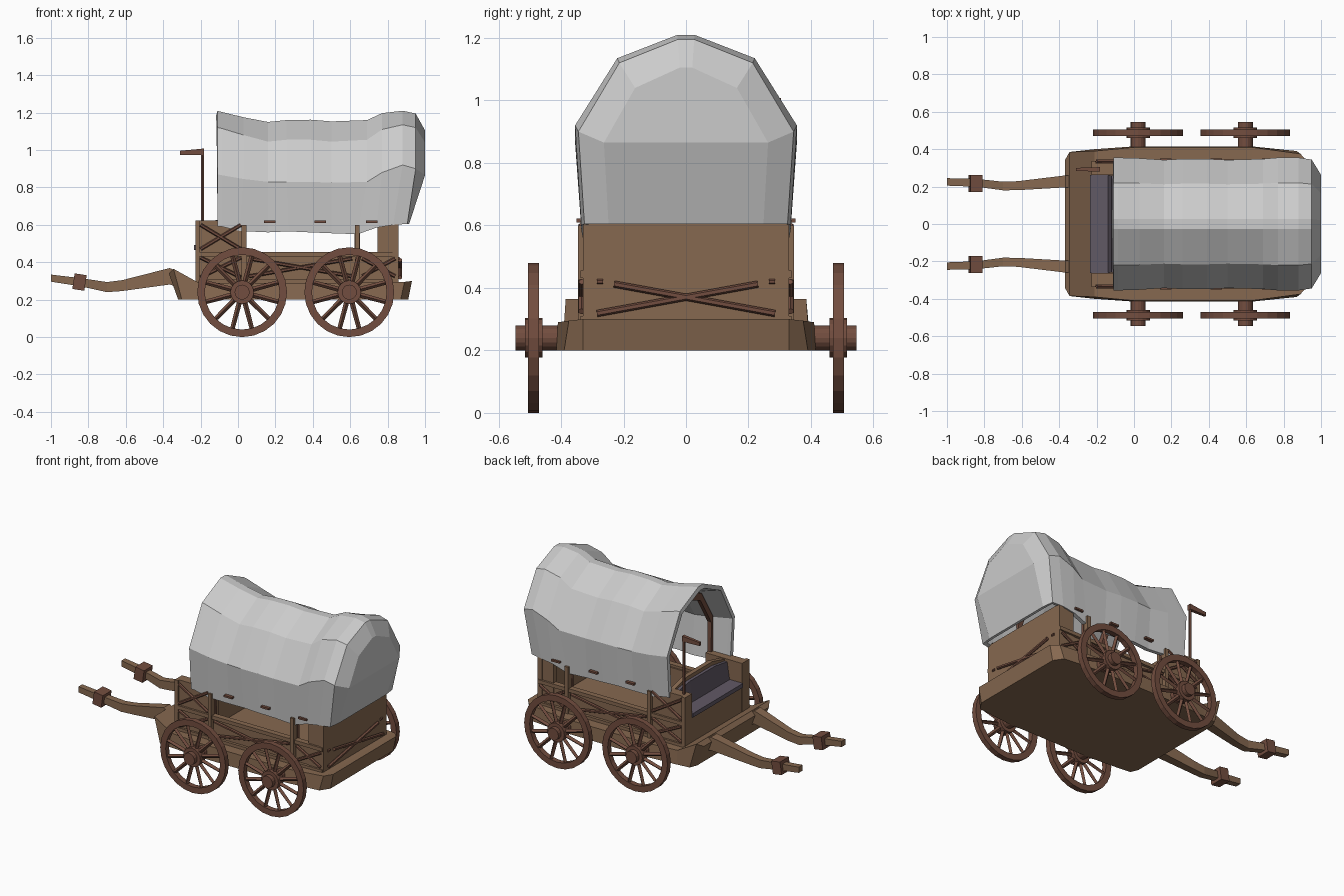
import bpy, bmesh
from math import pi, sin, cos
from mathutils import Vector, Matrix

if "Cube" in bpy.data.objects:
    bpy.data.objects.remove(bpy.data.objects["Cube"])


def material(name, rgb):
    m = bpy.data.materials.new(name)
    m.diffuse_color = (*rgb, 1)
    m.use_nodes = True
    m.node_tree.nodes["Principled BSDF"].inputs["Base Color"].default_value = m.diffuse_color
    return m


WOOD = material("light_wood", (0.24, 0.14, 0.08))
DARK = material("red_wood", (0.17, 0.075, 0.05))
CLOTH = material("seat_cloth", (0.12, 0.10, 0.13))


def finish(name, bm, mat=None, mirror=False, fix=True):
    if fix:
        bmesh.ops.recalc_face_normals(bm, faces=bm.faces[:])
    me = bpy.data.meshes.new(name)
    bm.to_mesh(me)
    bm.free()
    ob = bpy.data.objects.new(name, me)
    bpy.context.collection.objects.link(ob)
    if mat:
        me.materials.append(mat)
    if mirror:
        mod = ob.modifiers.new("mirror", "MIRROR")
        mod.use_axis = (False, True, False)
    return ob


def add_box(bm, x0, x1, y0, y1, z0, z1, tilt=0):
    m = Matrix.Translation(((x0 + x1) / 2, (y0 + y1) / 2, (z0 + z1) / 2)) @ Matrix.Rotation(tilt, 4, 'Y')
    m = m @ Matrix.Diagonal((x1 - x0, y1 - y0, z1 - z0, 1))
    bmesh.ops.create_cube(bm, size=1, matrix=m)


def boxes(name, mat, dims, mirror=False):
    bm = bmesh.new()
    for d in dims:
        add_box(bm, *d)
    return finish(name, bm, mat, mirror)


def add_rod(bm, p, q, r, n=6, r2=None):
    p, q = Vector(p), Vector(q)
    rot = (q - p).to_track_quat('Z', 'Y').to_matrix().to_4x4()
    bmesh.ops.create_cone(bm, cap_ends=True, segments=n, radius1=r, radius2=r2 or r,
                          depth=(q - p).length, matrix=Matrix.Translation((p + q) / 2) @ rot)


def loft(name, rings, mat, mirror=False, closed=False):
    bm = bmesh.new()
    vs = [[bm.verts.new(p) for p in r] for r in rings]
    n, k = len(vs[0]), len(vs)
    for a in range(k if closed else k - 1):
        A, B = vs[a], vs[(a + 1) % k]
        for i in range(n):
            bm.faces.new((A[i], A[(i + 1) % n], B[(i + 1) % n], B[i]))
    if not closed:
        bm.faces.new(vs[0])
        bm.faces.new(vs[-1])
    return finish(name, bm, mat, mirror)


# Wagon bed with raised foot board: x, z, half width at top; x, half width at bottom
bed = [(-.37, .34, .34, -.32, .34), (-.345, .365, .385, -.30, .39), (-.21, .29, .39, -.21, .40),
       (0, .29, .41, 0, .415), (.63, .29, .41, .63, .415), (.89, .295, .375, .87, .39),
       (.93, .30, .33, .91, .33)]
loft("wagon_bed", [[(x, -y, z), (x, y, z), (xb, yb, .2), (xb, -yb, .2)] for x, z, y, xb, yb in bed], WOOD)

# Body walls
boxes("side_wall", WOOD, [(-.22, .85, .29, .32, .28, .44)], True)
boxes("side_rail", WOOD, [(-.225, .855, .30, .338, .432, .456), (-.225, .855, .30, .338, .285, .31)], True)
boxes("seat_side", WOOD, [(-.228, .04, .262, .325, .29, .622)], True)
boxes("rear_side", WOOD, [(.745, .85, .295, .325, .29, .62)], True)
boxes("tailgate", WOOD, [(.825, .858, -.33, .33, .285, .61)])
boxes("post", WOOD, [(.02, .045, .31, .345, .29, .60), (.625, .65, .31, .345, .29, .60),
                     (-.228, -.205, .31, .338, .29, .622)], True)

# Seat
boxes("seat_base", WOOD, [(-.225, -.06, -.27, .27, .28, .475)])
boxes("seat_cushion", CLOTH, [(-.235, -.13, -.262, .262, .465, .492)])
loft("seat_back_cushion", [[(-.14, y, .48), (-.12, y, z), (-.095, y, z), (-.095, y, .48)]
                           for y, z in ((-.26, .605), (-.13, .625), (.13, .625), (.26, .605))], CLOTH)
loft("seat_back_frame", [[(-.1, y, .45), (-.1, y, z), (-.07, y, z), (-.07, y, .45)]
                         for y, z in ((-.27, .615), (-.13, .65), (.13, .65), (.27, .615))], WOOD)

# Crossed braces on the sides and the tailgate
bm = bmesh.new()
for x0, x1, z0, z1 in ((-.2, .015, .47, .60), (-.2, .015, .32, .425), (.06, .61, .325, .42), (.665, .84, .325, .42)):
    add_rod(bm, (x0, .333, z0), (x1, .333, z1), .01)
    add_rod(bm, (x0, .335, z1), (x1, .335, z0), .01)
finish("side_brace", bm, DARK, True)
bm = bmesh.new()
for s in (1, -1):
    add_rod(bm, (.866, -.23 * s, .412), (.866, .285 * s, .318), .011)
    add_rod(bm, (.86, .265 * s, .42), (.86, .285 * s, .42), .008)
finish("tailgate_brace", bm, DARK)

# Wheels: rim, spokes, hub
for label, cx in (("front", .022), ("rear", .595)):
    rim = []
    for i in range(24):
        a = 2 * pi * i / 24
        rim.append([(cx + r * cos(a), y, .24 + r * sin(a))
                    for r, y in ((.24, .47), (.24, .505), (.2, .505), (.2, .47))])
    loft(label + "_wheel_rim", rim, DARK, True, closed=True)
    bm = bmesh.new()
    for i in range(12):
        a = 2 * pi * (i + .5) / 12
        d = Vector((cos(a), 0, sin(a)))
        c = Vector((cx, .488, .24))
        add_rod(bm, c + d * .03, c + d * .208, .014, 4, .012)
    finish(label + "_wheel_spokes", bm, DARK, True)
    bm = bmesh.new()
    add_rod(bm, (cx, .46, .24), (cx, .516, .24), .063, 16)
    add_rod(bm, (cx, .38, .24), (cx, .545, .24), .04, 16)
    finish(label + "_wheel_hub", bm, DARK, True)
    bm = bmesh.new()
    add_rod(bm, (cx, -.45, .24), (cx, .45, .24), .036, 12)
    finish(label + "_axle", bm, DARK)

# Draught shafts: x, centre y, centre z, half width, half height
shaft = [(-1, .225, .315, .02, .019), (-.84, .22, .293, .021, .022), (-.7, .203, .267, .023, .027),
         (-.62, .205, .275, .024, .029), (-.365, .228, .325, .032, .044), (-.3, .23, .30, .032, .04)]
loft("shaft", [[(x, y - w, z - h), (x, y + w, z - h), (x, y + w, z + h), (x, y - w, z + h)]
               for x, y, z, w, h in shaft], WOOD, True)
boxes("shaft_collar", DARK, [(-.88, -.815, .17, .262, .252, .336, .15)], True)

# Brake lever
bm = bmesh.new()
add_rod(bm, (-.19, .292, .45), (-.19, .292, 1.0), .009)
finish("brake_lever", bm, DARK)
loft("brake_handle", [[(x, .292 - w, z - h), (x, .292 + w, z - h), (x, .292 + w, z + h), (x, .292 - w, z + h)]
                      for x, z, w, h in ((-.31, .985, .008, .011), (-.182, .99, .012, .018))], DARK)

# Hoops under the cover
arch = [(.305, .3), (.31, .85), (.19, 1.05), (.03, 1.11)]
arch += [(-y, z) for y, z in reversed(arch)]
for label, x in (("front", .032), ("rear", .638)):
    loft(label + "_hoop", [[(x + dx, y * k, .3 + (z - .3) * k) for dx, k in
                            ((-.014, 1), (.014, 1), (.014, .94), (-.014, .94))] for y, z in arch], DARK)

# Cloth cover: bottom x, x, z of hem / side / shoulder / ridge, width factor
cover = [(-.11, -.11, .59, .87, 1.12, 1.21, 1), (-.085, -.085, .59, .865, 1.115, 1.203, 1),
         (.01, .03, .567, .845, 1.08, 1.175, .99), (.16, .16, .56, .83, 1.045, 1.15, .965),
         (.27, .26, .565, .83, 1.055, 1.16, .98), (.38, .39, .56, .83, 1.055, 1.162, .98),
         (.5, .5, .555, .825, 1.045, 1.153, .965), (.64, .69, .55, .83, 1.055, 1.16, .98),
         (.74, .77, .585, .88, 1.11, 1.197, 1), (.83, .88, .6, .92, 1.135, 1.21, 1),
         (.905, .95, .605, .90, 1.12, 1.195, .97), (.915, 1.0, .605, .865, 1.04, 1.105, .74)]
bm = bmesh.new()
rings = []
for xb, x, zb, zs, zh, zt, k in cover:
    half = [(xb, .335, zb), (x, .355, zs), (x, .22, zh), (x, .027, zt)]
    pts = half + [(a, -b, c) for a, b, c in reversed(half)]
    rings.append([bm.verts.new((a, b * k, c)) for a, b, c in pts])
for A, B in zip(rings, rings[1:]):
    for i in range(7):
        bm.faces.new((A[i], A[i + 1], B[i + 1], B[i]))
E = rings[-1]
for i in range(3):
    bm.faces.new((E[i], E[i + 1], E[6 - i], E[7 - i]))
bm.normal_update()
top = max(bm.faces, key=lambda f: abs(f.normal.z))
if top.normal.z < 0:
    bmesh.ops.reverse_faces(bm, faces=bm.faces[:])
ob = finish("cloth_cover", bm, fix=False)
mod = ob.modifiers.new("thickness", "SOLIDIFY")
mod.thickness = .028
mod.offset = -1

# Pegs holding the cover
boxes("cover_peg", DARK, [(x - .03, x + .03, .325, .35, .61, .622) for x in (.17, .44, .715)], True)
